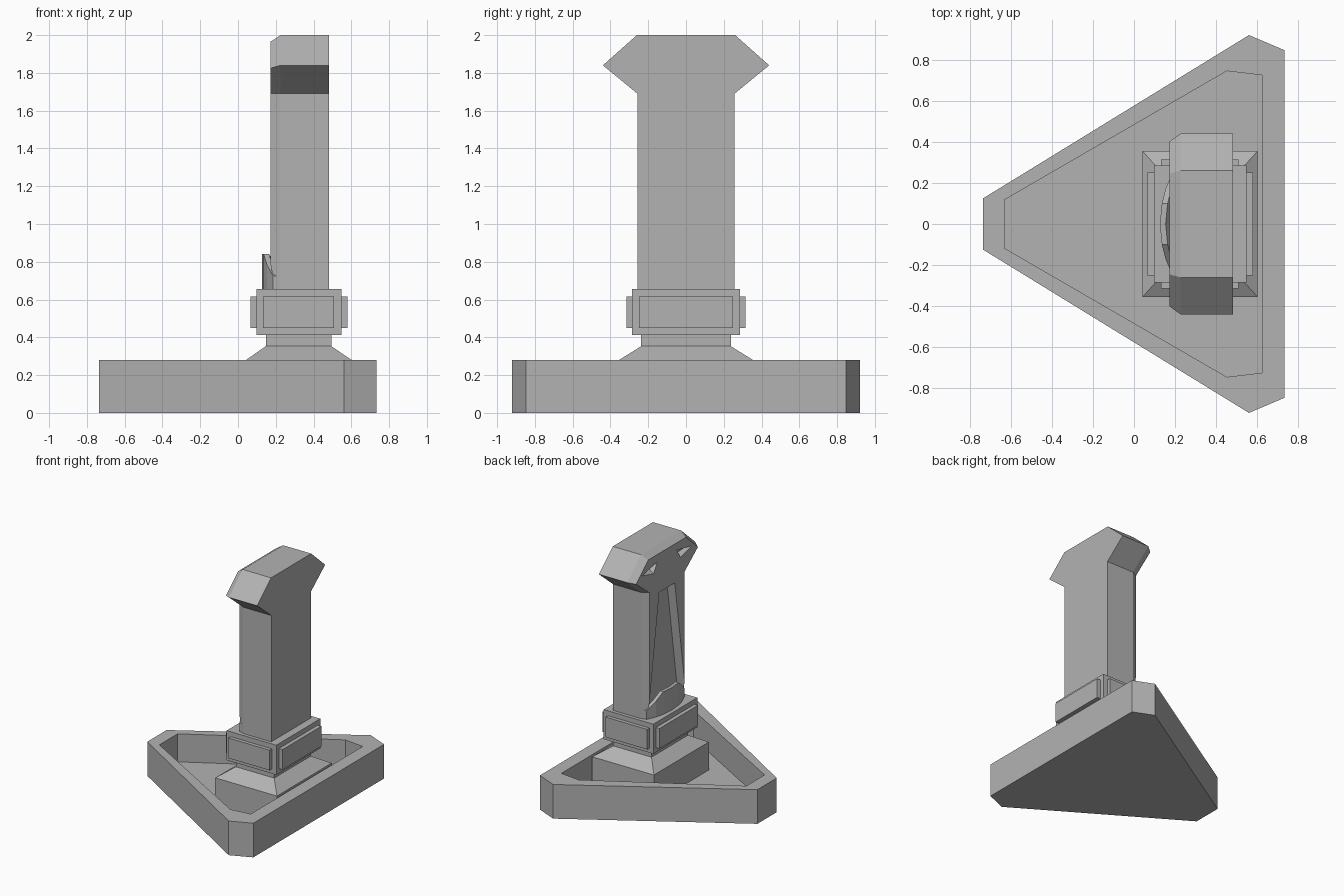
import bpy, bmesh

if "Cube" in bpy.data.objects:
    bpy.data.objects.remove(bpy.data.objects["Cube"])

stone = bpy.data.materials.new("dark_stone")
stone.diffuse_color = (.45, .45, .45, 1)
stone.use_nodes = True
stone.node_tree.nodes["Principled BSDF"].inputs["Base Color"].default_value = stone.diffuse_color


def loft(name, rings):
    """Skin a stack of equal-length rings and cap both ends."""
    bm = bmesh.new()
    vs = [[bm.verts.new(p) for p in r] for r in rings]
    n = len(rings[0])
    for a, b in zip(vs, vs[1:]):
        for i in range(n):
            j = (i + 1) % n
            bm.faces.new((a[i], a[j], b[j], b[i]))
    bm.faces.new(vs[0][::-1])
    bm.faces.new(vs[-1])
    bmesh.ops.recalc_face_normals(bm, faces=bm.faces)
    me = bpy.data.meshes.new(name)
    bm.to_mesh(me)
    bm.free()
    me.materials.append(stone)
    ob = bpy.data.objects.new(name, me)
    bpy.context.collection.objects.link(ob)
    return ob


def rect(x0, x1, y, z):
    return [(x0, -y, z), (x1, -y, z), (x1, y, z), (x0, y, z)]


def flat(pts, z):
    return [(x, y, z) for x, y in pts]


def side(pts, x):
    return [(x, y, z) for y, z in pts]


def mirrored(half):
    """Complete a (y, z) half outline across y = 0."""
    return half + [(-y, z) for y, z in reversed(half)]


def cut(target, cutter):
    m = target.modifiers.new("cut", "BOOLEAN")
    m.object = cutter
    m.operation = "DIFFERENCE"
    m.solver = "EXACT"
    cutter.hide_render = True
    cutter.hide_set(True)


# Triangular basin with clipped corners
outer = [(-.735, -.125), (.56, -.92), (.732, -.847), (.732, .847), (.56, .92), (-.735, .125)]
inner = [(-.63, -.118), (.452, -.745), (.623, -.725), (.623, .725), (.452, .745), (-.63, .118)]
loft("basin", [flat(outer, 0), flat(outer, .28), flat(inner, .28), flat(inner, .05)])

# Pedestal with sloped shoulder and neck
loft("pedestal", [rect(.042, .602, .355, .04), rect(.042, .602, .355, .28),
                  rect(.147, .494, .237, .353), rect(.147, .494, .237, .42)])

# Collar block with raised panels on four sides
loft("collar", [rect(.097, .547, .285, .412), rect(.097, .547, .285, .655)])
loft("collar_panels_y", [rect(.132, .508, .315, .45), rect(.132, .508, .315, .615)])
loft("collar_panels_x", [rect(.065, .58, .25, .45), rect(.065, .58, .25, .615)])

# Pillar with winged head, chamfered all around its face side
back = mirrored([(.257, .65), (.257, 1.69), (.44, 1.84), (.26, 2.0)])
face = mirrored([(.227, .65), (.227, 1.69), (.40, 1.825), (.245, 1.965)])
pillar = loft("pillar", [side(back, .482), side(back, .226), side(face, .172)])

# Tapered niche in the pillar face
cut(pillar, loft("niche_cutter", [side(mirrored([(.26, .655), (.112, 1.645)]), .1),
                                  side(mirrored([(.235, .655), (.09, 1.645)]), .237)]))

# Triangular pockets in the head, sloping inwards
for s, label in ((1, "left"), (-1, "right")):
    tri = [(s * y, z) for y, z in ((.125, 1.905), (.325, 1.865), (.175, 1.825))]
    deep = [(s * y, z) for y, z in ((.135, 1.90), (.315, 1.865), (.18, 1.855))]
    cut(pillar, loft("pocket_cutter_" + label, [side(tri, .171), side(deep, .205)]))

# Curved lip at the foot of the niche: (y, front x, top z) stations, sloping ends
half = [(.245, .185, .725), (.17, .153, .785), (.1, .136, .84), (0, .126, .84)]
stations = half + [(-y, x, z) for y, x, z in half[-2::-1]]
loft("spout_lip", [[(x, y, .65), (x, y, z), (x + .028, y, z), (.245, y, .72), (.245, y, .65)]
                   for y, x, z in stations])
